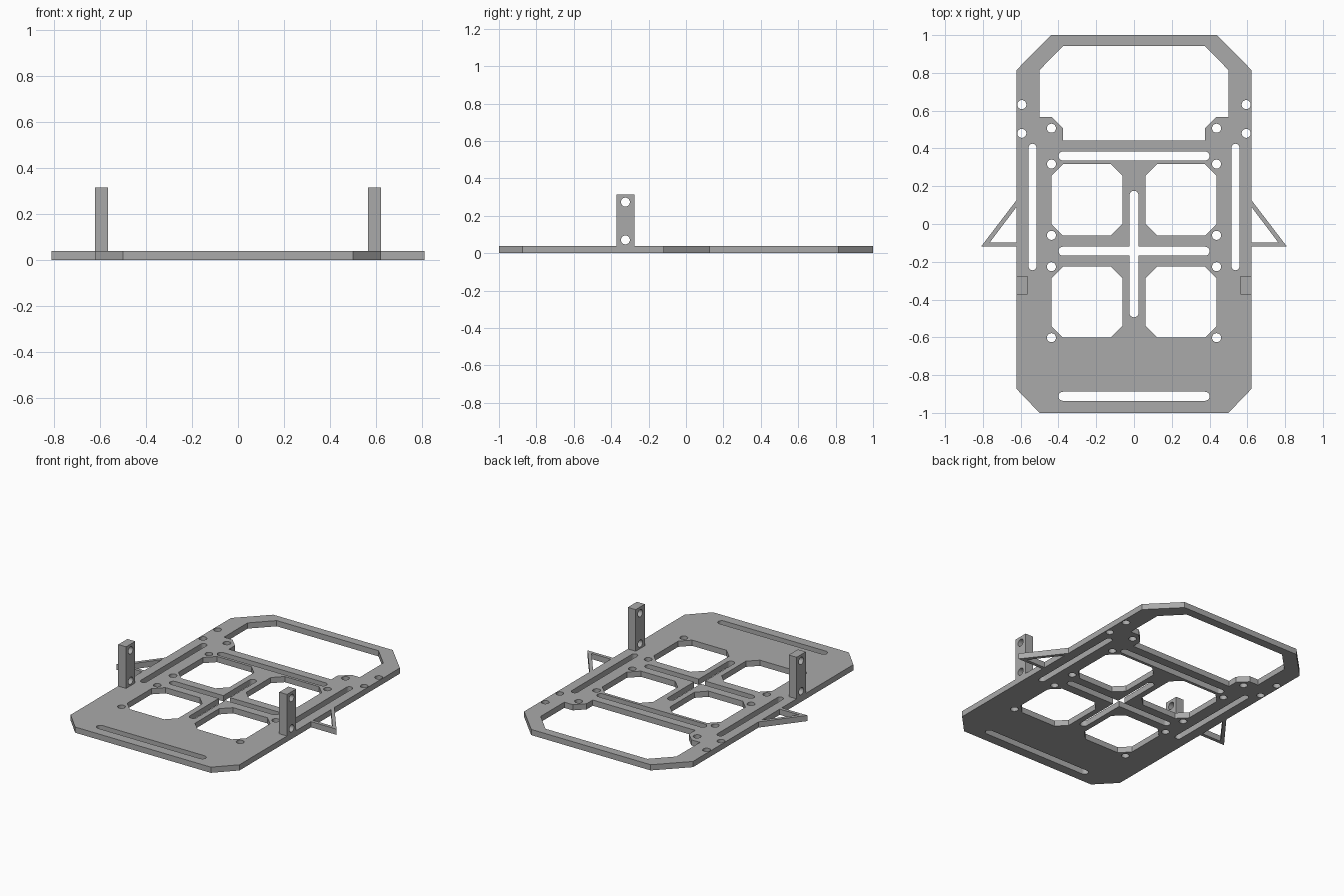
import bpy, bmesh
from math import sin, cos, pi, radians
from mathutils import Matrix

cube = bpy.data.objects.get("Cube")
if cube:
    bpy.data.objects.remove(cube, do_unlink=True)

THICK = 0.038   # plate thickness
R = 0.024       # radius of bolt holes and slot ends

grey = bpy.data.materials.new("plain grey")
GREY = (0.4, 0.4, 0.4, 1)
grey.diffuse_color = GREY
grey.use_nodes = True
grey.node_tree.nodes["Principled BSDF"].inputs["Base Color"].default_value = GREY


def arc(x, y, r, start, end, n):
    """Points along an arc, angles in degrees."""
    angles = [radians(start + (end - start) * i / n) for i in range(n + 1)]
    return [(x + r * cos(a), y + r * sin(a)) for a in angles]


def circle(x, y, r=R):
    return arc(x, y, r, 0, 360, 24)[:-1]


def slot_x(y, half, r=R):
    return arc(half - r, y, r, -90, 90, 12) + arc(r - half, y, r, 90, 270, 12)


def slot_y(x, low, high, r):
    return arc(x, high - r, r, 0, 180, 12) + arc(x, low + r, r, 180, 360, 12)


def chamfered(x0, x1, y0, y1, c):
    return [(x0 + c, y0), (x1 - c, y0), (x1, y0 + c), (x1, y1 - c),
            (x1 - c, y1), (x0 + c, y1), (x0, y1 - c), (x0, y0 + c)]


def flip(points):
    return [(-x, y) for x, y in points]


def symmetric(half):
    """Close a right-hand half outline by mirroring it across x = 0."""
    return half + flip(half)[::-1]


def sheet(name, loops, thickness, matrix):
    """Flat profile with holes, extruded from z = 0 and then placed."""
    curve = bpy.data.curves.new(name + "_profile", 'CURVE')
    curve.dimensions = '2D'
    curve.fill_mode = 'BOTH'
    curve.extrude = thickness / 2
    for loop in loops:
        spline = curve.splines.new('POLY')
        spline.points.add(len(loop) - 1)
        for point, (x, y) in zip(spline.points, loop):
            point.co = (x, y, 0, 1)
        spline.use_cyclic_u = True
    helper = bpy.data.objects.new(name + "_profile", curve)
    bpy.context.collection.objects.link(helper)
    graph = bpy.context.evaluated_depsgraph_get()
    mesh = bpy.data.meshes.new_from_object(helper.evaluated_get(graph))
    bpy.data.objects.remove(helper, do_unlink=True)

    bm = bmesh.new()
    bm.from_mesh(mesh)
    bmesh.ops.remove_doubles(bm, verts=bm.verts, dist=1e-5)
    bmesh.ops.translate(bm, verts=bm.verts, vec=(0, 0, thickness / 2))
    bmesh.ops.transform(bm, verts=bm.verts, matrix=matrix)
    bmesh.ops.recalc_face_normals(bm, faces=bm.faces)
    bm.to_mesh(mesh)
    bm.free()
    mesh.name = name
    mesh.materials.clear()
    mesh.materials.append(grey)
    obj = bpy.data.objects.new(name, mesh)
    bpy.context.collection.objects.link(obj)
    bpy.ops.object.select_all(action='DESELECT')
    obj.select_set(True)
    bpy.context.view_layer.objects.active = obj
    bpy.ops.object.shade_smooth_by_angle(angle=radians(30))
    return obj


# Base plate: outline, large rear opening and straight slots
outline = symmetric([(0.5, -1), (0.622, -0.873), (0.622, 0.815), (0.44, 1)])
rear_opening = symmetric([(0.377, 0.443), (0.377, 0.507), (0.437, 0.567),
                          (0.5, 0.567), (0.5, 0.815), (0.375, 0.943)])
loops = [outline, rear_opening, slot_x(0.36, 0.4), slot_x(-0.912, 0.4)]

# Cross-shaped centre slot
cy, reach = -0.144, 0.4 - R
loops.append(arc(reach, cy, R, -90, 90, 12) + [(R, cy + R)]
             + arc(0, 0.176 - R, R, 0, 180, 12) + [(-R, cy + R)]
             + arc(-reach, cy, R, 90, 270, 12) + [(-R, cy - R)]
             + arc(0, -0.494 + R, R, 180, 360, 12) + [(R, cy - R)])

# Windows, side slots and bolt holes on the left, repeated on the right
side = [chamfered(0.062, 0.437, -0.062, 0.317, 0.061),
        chamfered(0.062, 0.437, -0.602, -0.226, 0.061),
        slot_y(0.537, -0.245, 0.425, 0.021)]
side += [circle(0.437, y) for y in (0.507, 0.317, -0.06, -0.226, -0.602)]
side += [circle(0.594, y) for y in (0.632, 0.48)]
loops += side + [flip(loop) for loop in side]
sheet("base_plate", loops, THICK, Matrix())

# Triangular side brackets
bracket = [(0.622, 0.126), (0.81, -0.12), (0.622, -0.12),
           (0.622, -0.098), (0.764, -0.098), (0.622, 0.09)]
sheet("left_bracket", [bracket], THICK, Matrix())
sheet("right_bracket", [flip(bracket)], THICK, Matrix())

# Upright posts with two cross holes, profile drawn in y and z
post = [[(-0.372, THICK), (-0.276, THICK), (-0.276, 0.315), (-0.372, 0.315)],
        circle(-0.324, 0.273), circle(-0.324, 0.071)]
upright = Matrix(((0, 0, 1, 0), (1, 0, 0, 0), (0, 1, 0, 0), (0, 0, 0, 1)))
for name, x in (("left_post", 0.564), ("right_post", -0.622)):
    sheet(name, post, 0.058, Matrix.Translation((x, 0, 0)) @ upright)
